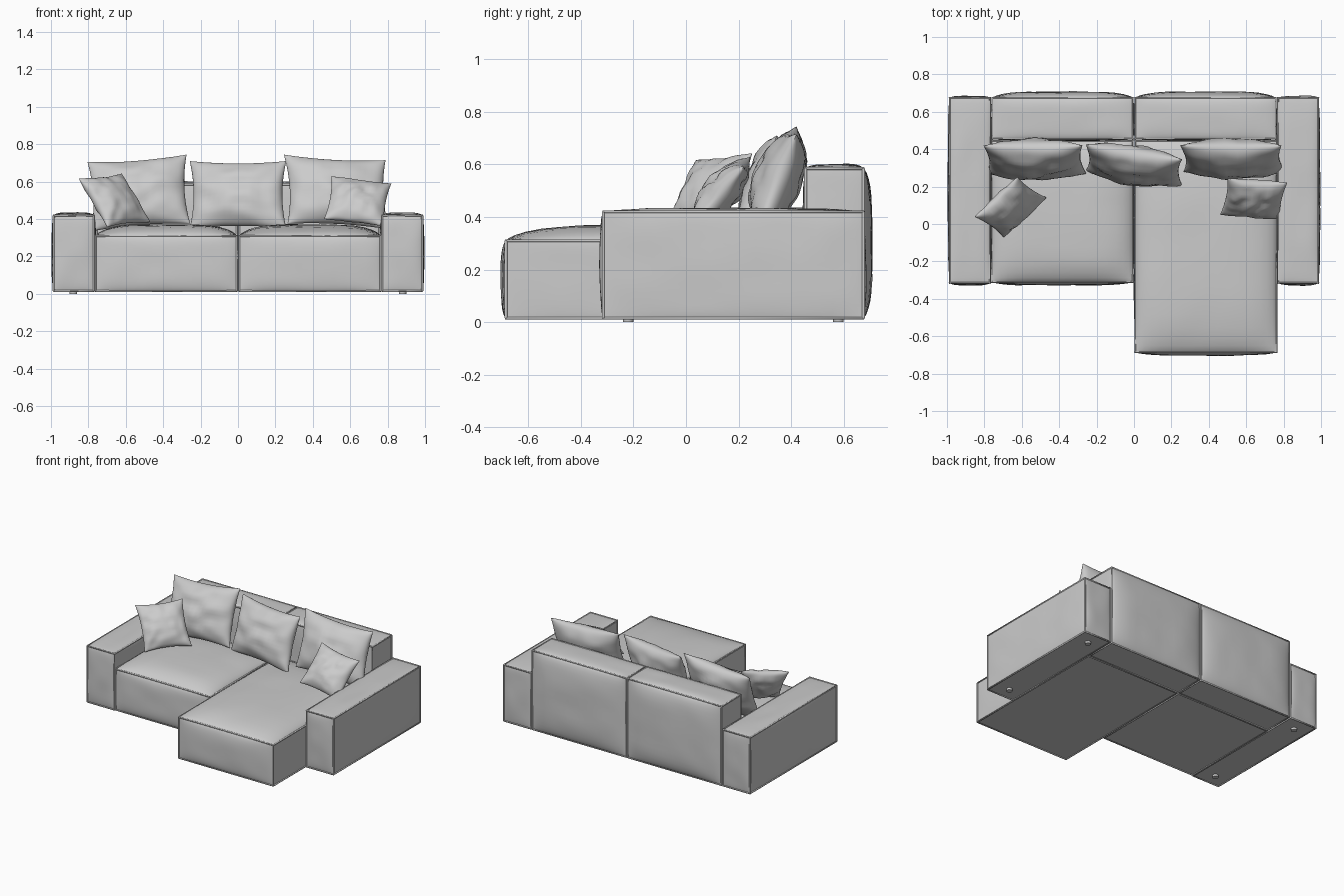
import bpy, bmesh, math
from mathutils import Vector, noise

if "Cube" in bpy.data.objects:
    bpy.data.objects.remove(bpy.data.objects["Cube"])


def add_mesh(name, bm):
    bmesh.ops.recalc_face_normals(bm, faces=bm.faces)
    me = bpy.data.meshes.new(name)
    bm.to_mesh(me)
    bm.free()
    ob = bpy.data.objects.new(name, me)
    bpy.context.collection.objects.link(ob)
    return ob


def piping(name, lo, hi, r=0.006):
    # Welted seam along the twelve edges of a block
    cu = bpy.data.curves.new(name, 'CURVE')
    cu.dimensions = '3D'
    cu.bevel_depth, cu.bevel_resolution = r, 1
    cu.use_fill_caps = True
    ring = [(lo[0], lo[1]), (hi[0], lo[1]), (hi[0], hi[1]), (lo[0], hi[1])]
    paths = [([(x, y, z) for x, y in ring], True) for z in (lo[2], hi[2])]
    paths += [([(x, y, lo[2]), (x, y, hi[2])], False) for x, y in ring]
    for pts, closed in paths:
        sp = cu.splines.new('POLY')
        sp.points.add(len(pts) - 1)
        for p, co in zip(sp.points, pts):
            p.co = (*co, 1)
        sp.use_cyclic_u = closed
    bpy.context.collection.objects.link(bpy.data.objects.new(name, cu))


def block(name, lo, hi, bulge):
    # Upholstered box; bulge = ((-x, +x), (-y, +y), (-z, +z))
    lo, hi = Vector(lo), Vector(hi)
    mid, half = (lo + hi) / 2, (hi - lo) / 2
    bm = bmesh.new()
    bmesh.ops.create_cube(bm, size=2)
    bmesh.ops.subdivide_edges(bm, edges=bm.edges[:], cuts=17, use_grid_fill=True)
    for v in bm.verts:
        n = [math.sin(max(-1, min(1, c)) * math.pi / 2) for c in v.co]
        p = Vector([mid[i] + half[i] * n[i] for i in range(3)])
        wrinkle = 0.005 * noise.noise(p * 7)
        for a in range(3):
            if abs(n[a]) > 0.9999:
                w = 1
                for b in range(3):
                    if b != a:
                        w *= max(0, 1 - n[b] ** 4) ** 0.7
                amount = bulge[a][n[a] > 0]
                if amount:
                    p[a] += math.copysign(1, n[a]) * w * (amount + wrinkle)
        v.co = p
    add_mesh(name, bm)
    piping(name + "_piping", lo, hi)


def pillow(name, centre, u_half, v_half, thick, seed):
    # Knife-edge pillow with pinched sides, pointed corners and soft creases
    c, U, V = Vector(centre), Vector(u_half), Vector(v_half)
    N = U.cross(V).normalized()
    bm = bmesh.new()
    n = 24
    for side in (-1, 1):
        grid = []
        for j in range(n + 1):
            row = []
            for i in range(n + 1):
                s = math.sin((i / n - 0.5) * math.pi)
                t = math.sin((j / n - 0.5) * math.pi)
                f = max(0, (1 - s * s) * (1 - t * t))
                d = thick * f ** 0.5
                d += 0.02 * f ** 0.4 * noise.noise(Vector((s * 2.5, t * 2.5, seed + side)))
                p = c + U * s * (1 - 0.08 * (1 - t * t)) + V * t * (1 - 0.09 * (1 - s * s))
                row.append(bm.verts.new(p + N * side * d))
            grid.append(row)
        for j in range(n):
            for i in range(n):
                bm.faces.new((grid[j][i], grid[j][i + 1], grid[j + 1][i + 1], grid[j + 1][i]))
    bmesh.ops.remove_doubles(bm, verts=bm.verts, dist=0.0001)
    add_mesh(name, bm)


Z0 = 0.015

# Arms, backs and feet, left and right
for s, side in ((-1, "left"), (1, "right")):
    x = sorted((s * 0.77, s * 0.985))
    block(side + "_arm", (x[0], -0.315, Z0), (x[1], 0.675, 0.42),
          ((0.01, 0.01), (0.012, 0.01), (0, 0.014)))
    x = sorted((s * 0.006, s * 0.757))
    block(side + "_back", (x[0], 0.455, Z0), (x[1], 0.675, 0.585),
          ((0.006, 0.006), (0.01, 0.033), (0, 0.016)))
    for y, end in ((-0.22, "front"), (0.58, "rear")):
        bm = bmesh.new()
        bmesh.ops.create_cone(bm, cap_ends=True, segments=20, radius1=0.02, radius2=0.02, depth=0.02)
        bmesh.ops.translate(bm, verts=bm.verts, vec=(s * 0.88, y, 0.01))
        add_mesh(side + "_" + end + "_foot", bm)

# Seat and chaise
seat_bulge = ((0.006, 0.006), (0.018, 0), (0, 0.06))
block("seat", (-0.762, -0.31, Z0), (-0.006, 0.445, 0.31), seat_bulge)
block("chaise", (0.006, -0.685, Z0), (0.762, 0.445, 0.31), seat_bulge)

# Back pillows
pillow("left_back_pillow", (-0.53, 0.345, 0.54), (0.265, 0, 0.02), (-0.01, 0.075, 0.185), 0.09, 1)
pillow("middle_back_pillow", (0, 0.315, 0.53), (0.258, -0.04, 0), (0, 0.07, 0.18), 0.09, 5)
pillow("right_back_pillow", (0.527, 0.35, 0.545), (0.272, 0, -0.015), (-0.01, 0.07, 0.185), 0.09, 9)

# Scatter pillows
pillow("left_scatter_pillow", (-0.66, 0.09, 0.50), (0.115, 0.107, 0.013), (-0.077, 0.055, 0.13), 0.065, 13)
pillow("right_scatter_pillow", (0.64, 0.135, 0.495), (0.16, -0.012, -0.02), (0.02, 0.0975, 0.115), 0.065, 17)

# Smooth cloth, crisp seams
meshes = [o for o in bpy.context.collection.objects if o.type == 'MESH']
for o in meshes:
    o.select_set(True)
bpy.context.view_layer.objects.active = meshes[0]
bpy.ops.object.shade_smooth_by_angle(angle=math.radians(40))
